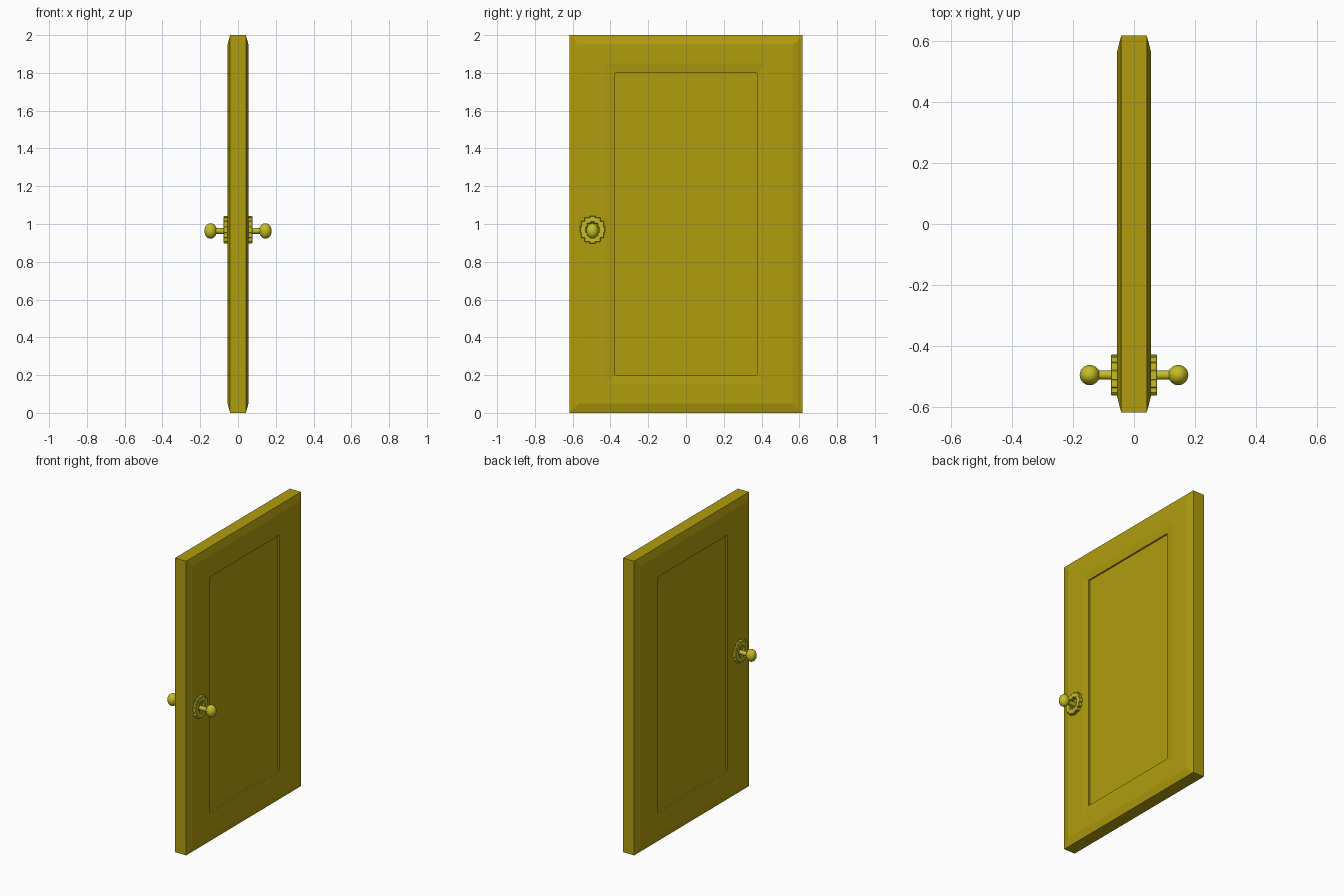
import bpy, bmesh, math
from mathutils import Matrix, Vector

if "Cube" in bpy.data.objects:
    bpy.data.objects.remove(bpy.data.objects["Cube"])


def material(name, color):
    m = bpy.data.materials.new(name)
    m.diffuse_color = color
    m.use_nodes = True
    m.node_tree.nodes["Principled BSDF"].inputs["Base Color"].default_value = m.diffuse_color
    return m


WOOD = material("olive_paint", (0.434, 0.335, 0.004, 1))
METAL = material("yellow_metal", (0.56, 0.51, 0.018, 1))


def finish(bm, name, mat, smooth=None):
    bmesh.ops.recalc_face_normals(bm, faces=bm.faces)
    me = bpy.data.meshes.new(name)
    bm.to_mesh(me)
    bm.free()
    ob = bpy.data.objects.new(name, me)
    bpy.context.collection.objects.link(ob)
    me.materials.append(mat)
    if smooth:
        bpy.context.view_layer.objects.active = ob
        ob.select_set(True)
        bpy.ops.object.shade_smooth_by_angle(angle=math.radians(smooth))
        ob.select_set(False)
    return ob


# Door slab: nested rectangles (x, inset) from one panel, round the edge, to the other
HALF_W, HEIGHT = 0.617, 2.0
profile = [(0.038, 0.242, 0.20), (0.049, 0.242, 0.20), (0.055, 0.187, 0.15),
           (0.055, 0.05, 0.05), (0.042, 0.0, 0.0)]
profile += [(-x, a, b) for x, a, b in reversed(profile)]
bm = bmesh.new()
rings = []
for x, a, b in profile:
    w = HALF_W - a
    rings.append([bm.verts.new((x, y, z)) for y, z in
                  ((-w, b), (w, b), (w, HEIGHT - b), (-w, HEIGHT - b))])
for r, s in zip(rings, rings[1:]):
    for i in range(4):
        j = (i + 1) % 4
        bm.faces.new((r[i], r[j], s[j], s[i]))
bm.faces.new(rings[0])
bm.faces.new(rings[-1])
finish(bm, "door_slab", WOOD)

KNOB = Vector((0, -0.495, 0.963))

for side, label in ((1, "right"), (-1, "left")):
    # Backplate: oval ring of small overlapping blocks
    bm = bmesh.new()
    for k in range(12):
        a = k * math.pi / 6
        pos = Vector((side * 0.0605, KNOB.y + 0.050 * math.cos(a),
                      0.970 + 0.056 * math.sin(a)))
        bmesh.ops.create_cube(bm, size=1, matrix=Matrix.Translation(pos)
                              @ Matrix.Diagonal((0.031, 0.034, 0.034, 1)))
    bmesh.ops.bevel(bm, geom=bm.edges[:], offset=0.003, segments=1, affect='EDGES')
    finish(bm, "backplate_" + label, METAL)

    # Knob stem
    bm = bmesh.new()
    bmesh.ops.create_cone(bm, cap_ends=True, segments=20, radius1=0.015,
                          radius2=0.015, depth=0.08,
                          matrix=Matrix.Translation(KNOB + Vector((side * 0.09, 0, 0)))
                          @ Matrix.Rotation(math.pi / 2, 4, 'Y'))
    finish(bm, "knob_stem_" + label, METAL, 40)

    # Slightly tall ball knob
    bm = bmesh.new()
    bmesh.ops.create_uvsphere(bm, u_segments=32, v_segments=16, radius=1,
                              matrix=Matrix.Translation(KNOB + Vector((side * 0.145, 0, 0)))
                              @ Matrix.Diagonal((0.033, 0.033, 0.041, 1)))
    finish(bm, "knob_" + label, METAL, 60)
